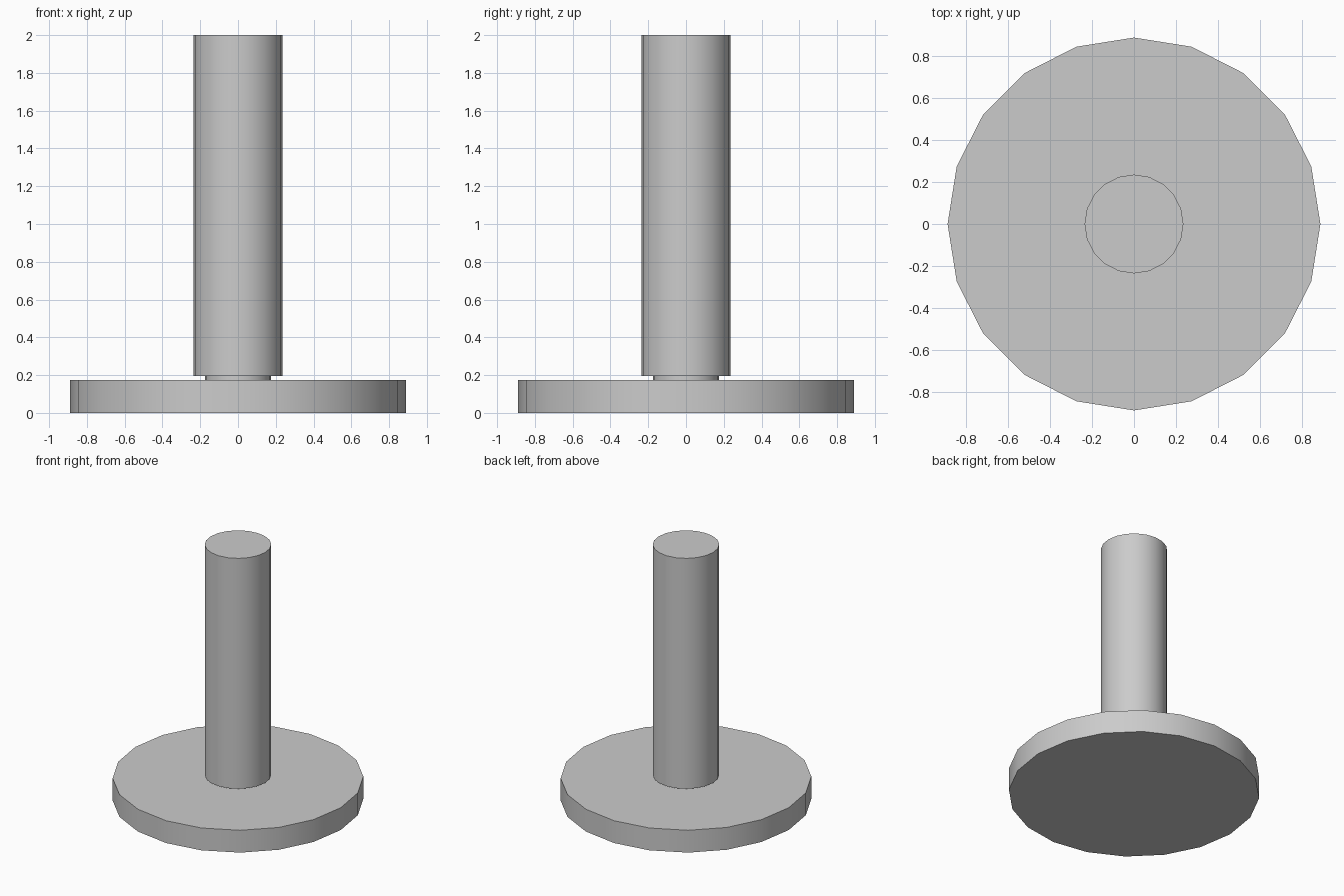
import bpy
from math import radians

if "Cube" in bpy.data.objects:
    bpy.data.objects.remove(bpy.data.objects["Cube"])


def disc(name, radius, z0, z1):
    """Upright smooth-shaded 20-sided cylinder between two heights."""
    bpy.ops.mesh.primitive_cylinder_add(
        vertices=20, radius=radius, depth=z1 - z0, location=(0, 0, (z0 + z1) / 2))
    obj = bpy.context.object
    obj.name = name
    bpy.ops.object.shade_smooth_by_angle(angle=radians(30))
    return obj


# wide flat foot
disc("base_plate", 0.89, 0.0, 0.175)
# narrow spacer between foot and post
disc("neck", 0.174, 0.175, 0.195)
# tall round post
disc("post", 0.236, 0.195, 2.0)
